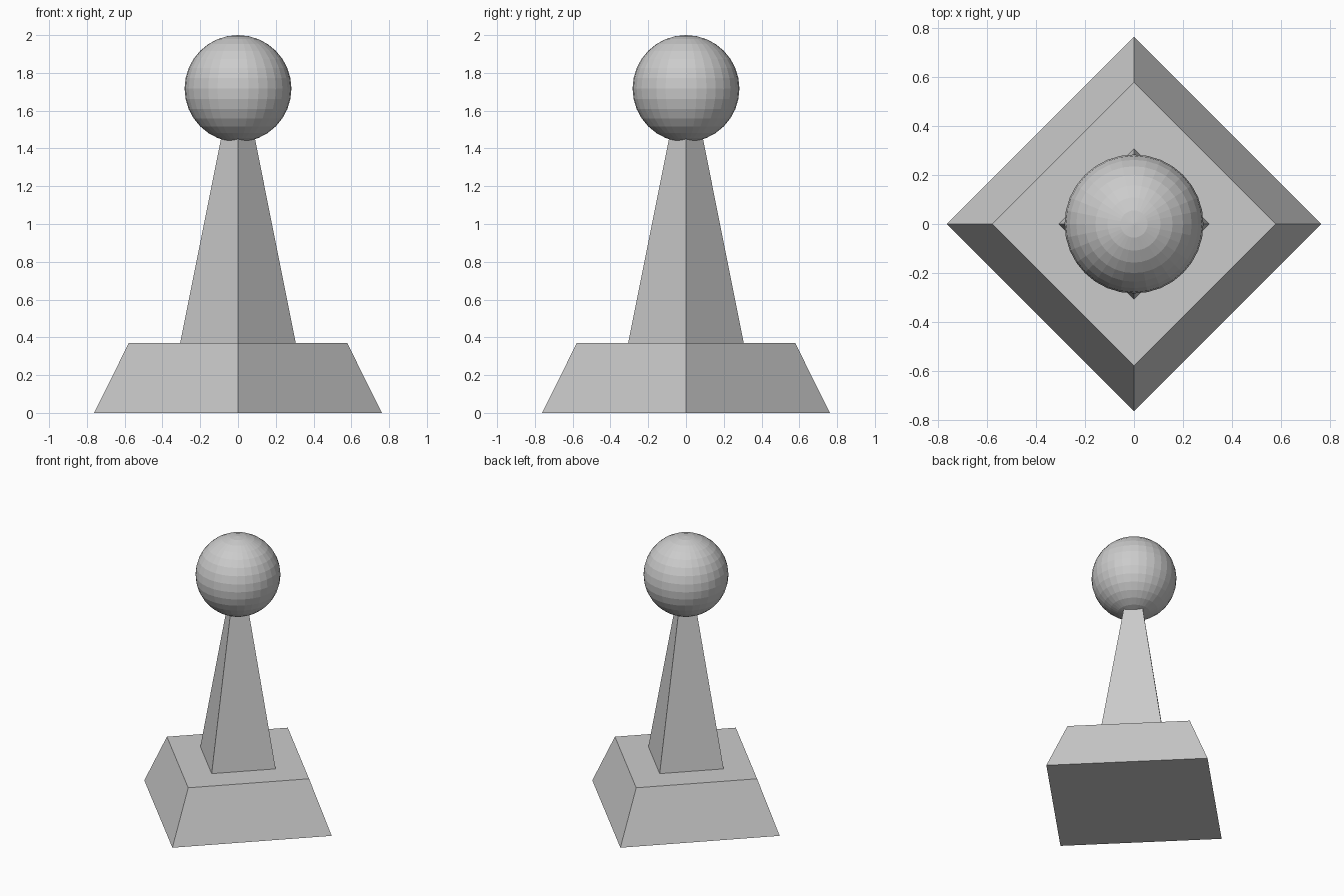
import bpy

if "Cube" in bpy.data.objects:
    bpy.data.objects.remove(bpy.data.objects["Cube"])


def tapered_block(name, r_bottom, r_top, z_bottom, z_top):
    """Four-sided tapered block with its corners on the x and y axes."""
    bpy.ops.mesh.primitive_cone_add(
        vertices=4, radius1=r_bottom, radius2=r_top,
        depth=z_top - z_bottom, location=(0, 0, (z_bottom + z_top) / 2))
    bpy.context.object.name = name


# Wide plinth and slender column
tapered_block("base", 0.762, 0.578, 0.0, 0.37)
tapered_block("column", 0.306, 0.086, 0.37, 1.47)

# Flat-shaded ball on top
bpy.ops.mesh.primitive_uv_sphere_add(
    segments=32, ring_count=16, radius=0.283, location=(0, 0, 1.717))
bpy.context.object.name = "ball"
